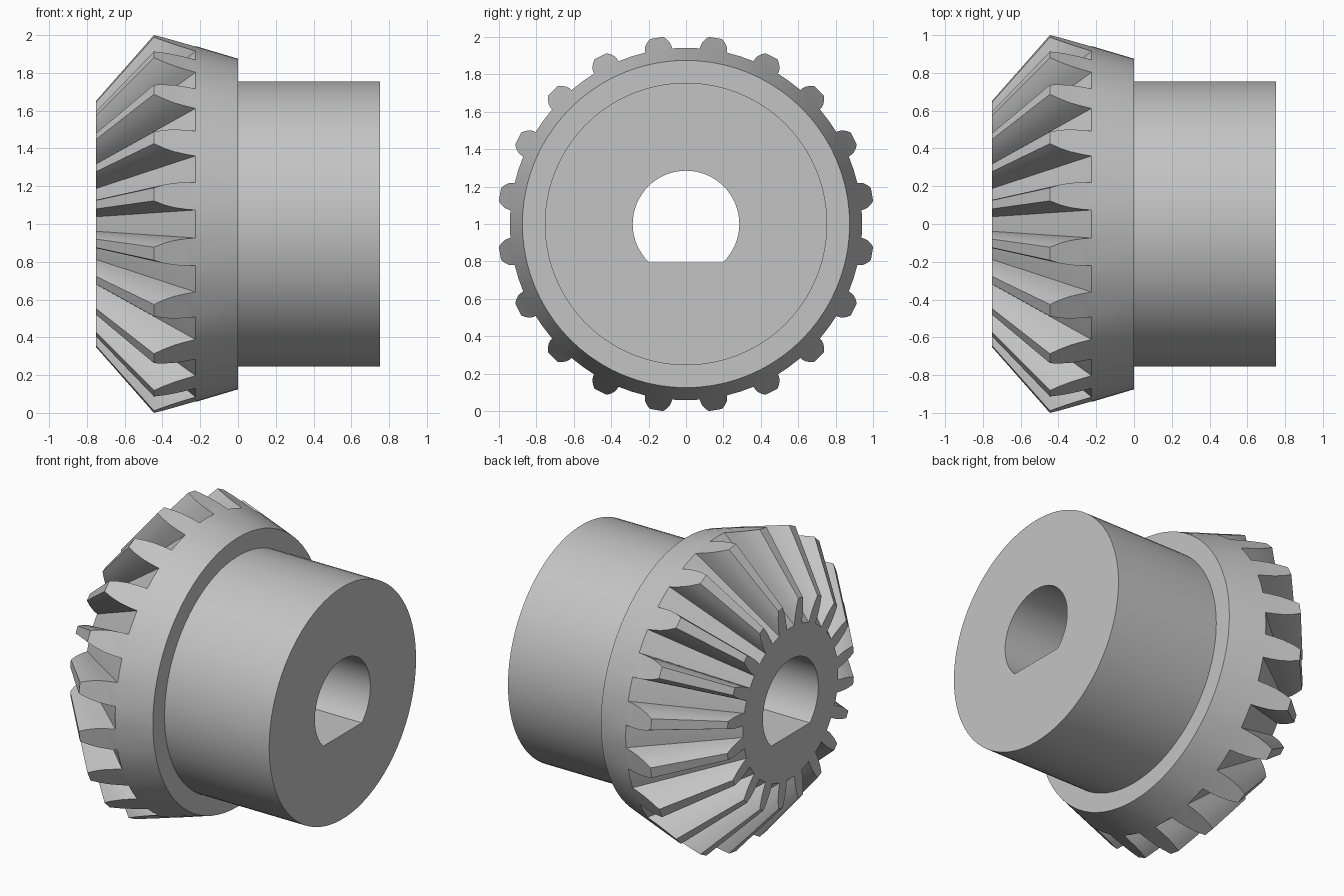
import bpy, bmesh
from math import sin, cos, radians, asin, pi

cube = bpy.data.objects.get("Cube")
if cube:
    bpy.data.objects.remove(cube, do_unlink=True)

TEETH = 20
FRONT, BACK, APEX = -0.753, 0.753, -1.325   # along the x axis
COLLAR_R, HUB_R, BORE_R, BORE_FLAT = 0.875, 0.755, 0.285, -0.205
CONE_SLOPE = (1.0075 - COLLAR_R) / 0.445
# tooth outline on the back cone: radius and half angle in degrees
TOOTH = [(0.942, 4.5), (0.958, 4.3), (0.975, 3.9), (0.992, 3.1), (1.0075, 2.0)]

steel = bpy.data.materials.new("grey_steel")
steel.use_nodes = True
grey = (0.55, 0.55, 0.55, 1)
steel.diffuse_color = grey
steel.node_tree.nodes["Principled BSDF"].inputs["Base Color"].default_value = grey


def point(x, r, deg):
    a = radians(deg)
    return (x, r * sin(a), 1 + r * cos(a))


def back_cone_x(r):
    return -(r - COLLAR_R) / CONE_SLOPE


def make_object(name, bm):
    bmesh.ops.recalc_face_normals(bm, faces=bm.faces)
    mesh = bpy.data.meshes.new(name)
    bm.to_mesh(mesh)
    bm.free()
    mesh.materials.append(steel)
    obj = bpy.data.objects.new(name, mesh)
    bpy.context.collection.objects.link(obj)
    return obj


def bridge(bm, a, b):
    for i in range(len(a)):
        j = (i + 1) % len(a)
        bm.faces.new((a[i], a[j], b[j], b[i]))


def prism(name, outline, x0, x1):
    bm = bmesh.new()
    ends = [[bm.verts.new((x, y, z)) for y, z in outline] for x in (x0, x1)]
    bridge(bm, *ends)
    for ring in ends:
        bm.faces.new(ring)
    return make_object(name, bm)


# Toothed head: outline on the back cone, shrunk towards the apex at the front
bm = bmesh.new()
rim, root = [], []
for k in range(TEETH):
    mid = 9 + k * 360 / TEETH
    left = [bm.verts.new(point(back_cone_x(r), r, mid - h)) for r, h in TOOTH]
    right = [bm.verts.new(point(back_cone_x(r), r, mid + h)) for r, h in TOOTH]
    r0 = TOOTH[0][0]
    base = bm.verts.new(point(back_cone_x(r0), r0, mid))
    floor = bm.verts.new(point(back_cone_x(r0), r0, mid + 9))
    # outer end of the tooth
    bm.faces.new((left[0], base, right[0], right[1], left[1]))
    for i in range(1, len(TOOTH) - 1):
        bm.faces.new((left[i], right[i], right[i + 1], left[i + 1]))
    rim += left + right[::-1] + [floor]
    root += [left[0], base, right[0], floor]

front = []
for v in rim:
    s = (FRONT - APEX) / (v.co.x - APEX)
    front.append(bm.verts.new((FRONT, v.co.y * s, 1 + (v.co.z - 1) * s)))
bridge(bm, rim, front)
bm.faces.new(front)

# Collar cone behind the teeth
collar = [bm.verts.new(point(0, COLLAR_R, 4.5 + i * 4.5)) for i in range(len(root))]
bridge(bm, root, collar)
bm.faces.new(collar)
head = make_object("toothed_head", bm)

# Hub
circle = [(HUB_R * cos(2 * pi * i / 96), 1 + HUB_R * sin(2 * pi * i / 96)) for i in range(96)]
hub = prism("hub", circle, 0, BACK)

# D-shaped bore cut through both parts
start = asin(BORE_FLAT / BORE_R)
sweep = pi - 2 * start
arc = [start + sweep * i / 48 for i in range(49)]
cutter = prism("bore_cutter", [(BORE_R * cos(a), 1 + BORE_R * sin(a)) for a in arc], -1, 1)
cutter.hide_render = True

for obj in (head, hub):
    bpy.ops.object.select_all(action='DESELECT')
    obj.select_set(True)
    bpy.context.view_layer.objects.active = obj
    mod = obj.modifiers.new("bore", 'BOOLEAN')
    mod.operation = 'DIFFERENCE'
    mod.solver = 'EXACT'
    mod.object = cutter
    bpy.ops.object.modifier_apply(modifier=mod.name)
    bpy.ops.object.shade_smooth_by_angle(angle=radians(25))

bpy.data.objects.remove(cutter, do_unlink=True)
